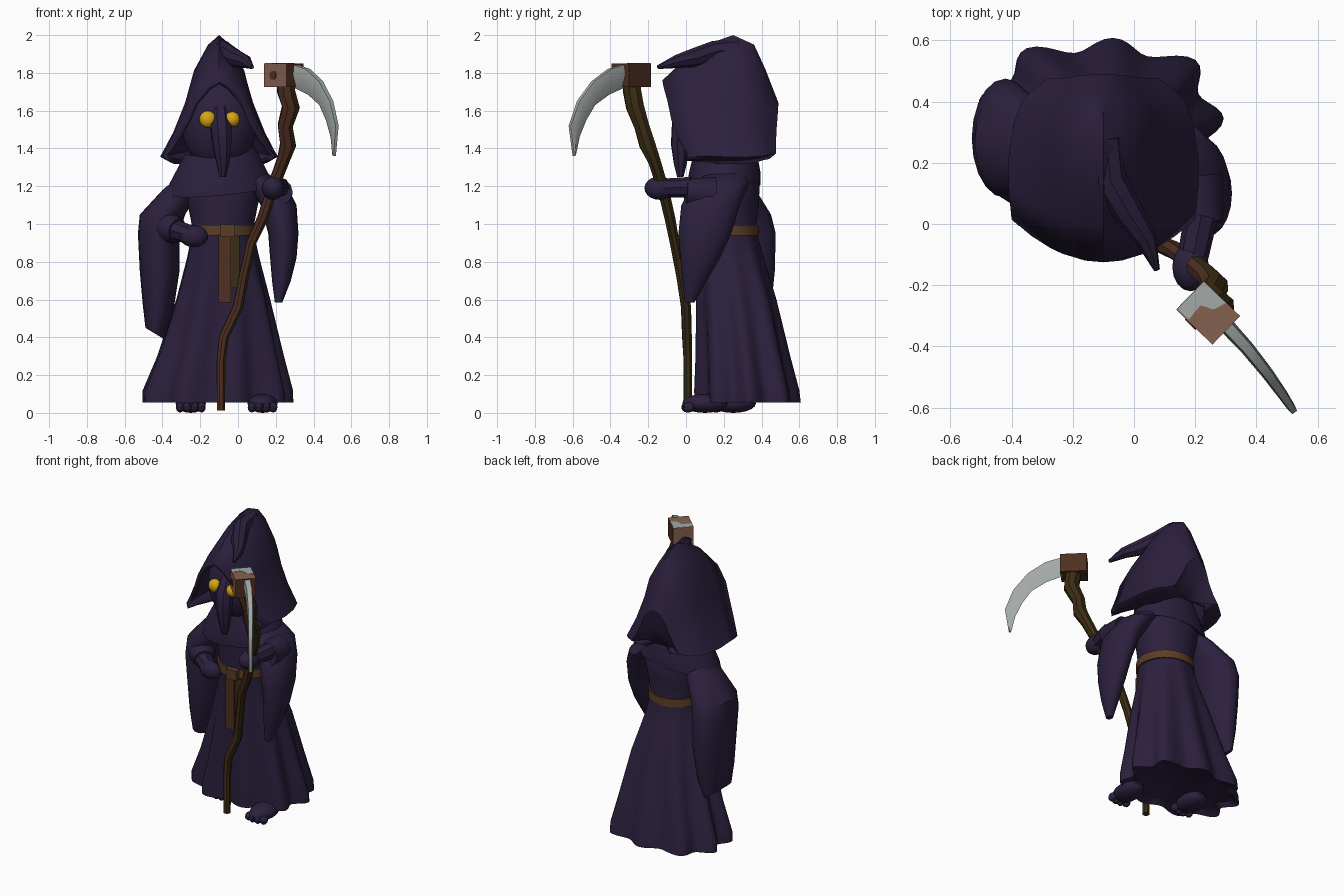
import bpy, bmesh, math
from mathutils import Vector, Matrix


def material(name, rgb):
    m = bpy.data.materials.new(name)
    m.diffuse_color = (*rgb, 1)
    return m


PURPLE = material("dark purple cloth", (0.025, 0.0145, 0.048))
YELLOW = material("yellow", (0.68, 0.38, 0.006))
BROWN = material("red brown wood", (0.08, 0.029, 0.016))
OLIVE = material("olive brown", (0.045, 0.026, 0.007))
LEATHER = material("leather brown", (0.105, 0.047, 0.018))
TAN = material("tan", (0.24, 0.12, 0.08))
STEEL = material("steel grey", (0.36, 0.40, 0.38))


def finish(name, bm, *mats):
    bmesh.ops.recalc_face_normals(bm, faces=bm.faces)
    me = bpy.data.meshes.new(name)
    bm.to_mesh(me)
    bm.free()
    for m in mats:
        me.materials.append(m)
    ob = bpy.data.objects.new(name, me)
    bpy.context.collection.objects.link(ob)
    return ob


def skin(name, rings, *mats, closed=True, caps=(True, True), rule=None):
    """Bridge a list of equal point rings into one surface."""
    bm = bmesh.new()
    vr = [[bm.verts.new(p) for p in r] for r in rings]
    n = len(vr[0])
    for a, b in zip(vr, vr[1:]):
        for i in range(n if closed else n - 1):
            j = (i + 1) % n
            bm.faces.new((a[i], a[j], b[j], b[i]))
    if caps[0]:
        bm.faces.new(vr[0])
    if caps[1]:
        bm.faces.new(vr[-1])
    if rule:
        bmesh.ops.recalc_face_normals(bm, faces=bm.faces)
        for f in bm.faces:
            f.normal_update()
            f.material_index = rule(f)
    return finish(name, bm, *mats)


def ring(z, cx, cy, rx, ry, fold=0.0, n=32, dip=0.0, tilt=0.0, square=2.0):
    """Horizontal (squarish) oval, optionally rippled into cloth folds."""
    pts = []
    for i in range(n):
        a = 2 * math.pi * i / n
        c, s = math.cos(a), math.sin(a)
        k = (1 + fold * math.sin(9 * a + 0.94)) / (abs(c) ** square + abs(s) ** square) ** (1 / square)
        pts.append((cx + rx * k * c, cy + ry * k * s, z + dip * s + tilt * c))
    return pts


def tube(name, path, *mats, n=8, rule=None):
    """Tube along (x, y, z, radius) points."""
    P = [Vector(p[:3]) for p in path]
    rings = []
    for i, p in enumerate(P):
        t = (P[min(i + 1, len(P) - 1)] - P[max(i - 1, 0)]).normalized()
        side = t.cross(Vector((0.3, 1, 0)) if abs(t.z) > 0.6 else Vector((0, 0, 1))).normalized()
        up = side.cross(t)
        rings.append([p + path[i][3] * (side * math.cos(a) + up * math.sin(a))
                      for a in (2 * math.pi * k / n for k in range(n))])
    return skin(name, rings, *mats, rule=rule)


def ball(name, loc, rad, mat, n=16):
    bm = bmesh.new()
    bmesh.ops.create_uvsphere(bm, u_segments=n, v_segments=max(6, n * 5 // 8), radius=1,
                              matrix=Matrix.Translation(loc) @ Matrix.Diagonal((*rad, 1)))
    return finish(name, bm, mat)


def box(name, loc, size, mat, rot=0.0):
    bm = bmesh.new()
    bmesh.ops.create_cube(bm, size=1, matrix=Matrix.Translation(loc)
                          @ Matrix.Rotation(rot, 4, 'Z') @ Matrix.Diagonal((*size, 1)))
    return finish(name, bm, mat)


# Robe: flared, pleated skirt rising to the torso and neck
robe = [(0.08, -0.11, 0.325, 0.33, 0.22, 0.09), (0.055, -0.11, 0.325, 0.37, 0.26, 0.09),
        (0.12, -0.11, 0.32, 0.368, 0.257, 0.09), (0.3, -0.095, 0.30, 0.315, 0.235, 0.075),
        (0.6, -0.08, 0.265, 0.24, 0.205, 0.045), (0.82, -0.08, 0.23, 0.19, 0.18, 0.02),
        (0.97, -0.08, 0.205, 0.16, 0.165, 0), (1.1, -0.08, 0.21, 0.185, 0.175, 0),
        (1.2, -0.08, 0.21, 0.21, 0.18, 0), (1.32, -0.09, 0.2, 0.17, 0.16, 0),
        (1.42, -0.1, 0.2, 0.13, 0.13, 0)]
skin("robe", [ring(*r, n=90, square=2.5 if r[0] < 0.7 else 2.1) for r in robe], PURPLE)

# Collar draped around the shoulders, lower on its left and front
collar = [(1.20, -0.1, 0.2, 0.235, 0.16), (1.18, -0.1, 0.2, 0.28, 0.195),
          (1.24, -0.1, 0.2, 0.262, 0.195), (1.32, -0.1, 0.2, 0.22, 0.18),
          (1.40, -0.1, 0.2, 0.18, 0.16)]
skin("collar", [ring(*r, dip=0.03, tilt=0.025) for r in collar], PURPLE)

# Hood: arches swept from the open front rim to the closed back
arch = [(0, 1), (0.2, 0.92), (0.45, 0.71), (0.58, 0.48), (0.78, 0.22), (1, 0)]
stations = [(-0.125, 1.76, 0.30, 1.36), (0.0, 1.88, 0.31, 1.36), (0.12, 1.955, 0.31, 1.355),
            (0.25, 2.0, 0.295, 1.355), (0.36, 1.95, 0.265, 1.36), (0.42, 1.82, 0.23, 1.365),
            (0.49, 1.64, 0.18, 1.375), (0.465, 1.5, 0.10, 1.38)]
arches = []
for i, (y, top, w, low) in enumerate(stations):
    k = i / (len(stations) - 1)
    half = arch + [(0.92 - 0.5 * k, -0.06)]
    line = [(-s, h) for s, h in reversed(half[1:])] + half
    arches.append([(-0.1 + w * s, y + 0.14 * s * s * (1 - k) - 0.045 * k * k * (1 - h),
                    low + (top - low) * h) for s, h in line])
hood = skin("hood", arches, PURPLE, closed=False, caps=(False, True))
shell = hood.modifiers.new("thickness", 'SOLIDIFY')
shell.thickness = 0.025
shell.offset = -1

# Drooping point of the hood
tube("hood_tip", [(-0.09, 0.28, 1.93, 0.05), (-0.08, 0.15, 1.915, 0.055), (-0.02, 0.04, 1.88, 0.05),
                  (0.04, -0.05, 1.86, 0.035), (0.075, -0.15, 1.83, 0.01)], PURPLE)

# Face, beak and eyes
ball("face", (-0.1, 0.15, 1.53), (0.2, 0.17, 0.25), PURPLE, 24)
tube("beak", [(-0.095, 0.03, 1.60, 0.05), (-0.09, -0.02, 1.52, 0.06), (-0.085, -0.03, 1.42, 0.052),
              (-0.08, -0.03, 1.32, 0.036), (-0.08, -0.03, 1.25, 0.018)], PURPLE)
for name, x, r in (("left_eye", -0.16, 0.045), ("right_eye", -0.03, 0.04)):
    ball(name, (x, -0.02, 1.555), (r, 0.035, r), YELLOW)

# Hanging sleeves, as bags narrowing downwards
left = [(1.27, -0.22, 0.22, 0.07, 0.08), (1.18, -0.3, 0.24, 0.1, 0.13),
        (1.05, -0.40, 0.27, 0.12, 0.18), (0.95, -0.42, 0.28, 0.11, 0.195),
        (0.75, -0.415, 0.285, 0.105, 0.185), (0.55, -0.425, 0.285, 0.08, 0.165),
        (0.42, -0.44, 0.285, 0.05, 0.13)]
right = [(1.28, 0.06, 0.22, 0.08, 0.1), (1.2, 0.16, 0.18, 0.1, 0.15),
         (1.1, 0.215, 0.13, 0.095, 0.155), (0.95, 0.24, 0.10, 0.08, 0.14),
         (0.82, 0.24, 0.075, 0.07, 0.105), (0.7, 0.23, 0.045, 0.05, 0.065),
         (0.585, 0.215, 0.02, 0.02, 0.025)]
for name, rows, lean in (("left_sleeve", left, -0.03), ("right_sleeve", right, 0.0)):
    skin(name, [ring(*r, n=20, tilt=lean if r[0] < 0.6 else 0) for r in rows], PURPLE)
tube("left_forearm_sleeve", [(-0.43, 0.24, 0.99, 0.08), (-0.37, 0.14, 0.98, 0.085),
                             (-0.32, 0.09, 0.965, 0.065)], PURPLE, n=12)
tube("right_forearm_sleeve", [(0.2, 0.15, 1.16, 0.09), (0.22, 0.0, 1.17, 0.07)], PURPLE, n=12)

# Hands
tube("left_wrist", [(-0.34, 0.1, 0.97, 0.055), (-0.24, 0.04, 0.94, 0.05)], PURPLE)
ball("left_hand", (-0.235, 0.04, 0.935), (0.075, 0.05, 0.058), PURPLE)
tube("right_wrist", [(0.22, 0.03, 1.195, 0.055), (0.19, -0.12, 1.19, 0.05)], PURPLE)
ball("right_hand", (0.185, -0.14, 1.19), (0.06, 0.08, 0.062), PURPLE)

# Feet with toes
for name, x, y in (("left_foot", -0.25, 0.25), ("right_foot", 0.13, 0.1)):
    ball(name, (x, y, 0.05), (0.08, 0.12, 0.05), PURPLE)
    for i in range(4):
        ball(f"{name}_toe_{i + 1}", (x - 0.057 + 0.038 * i, y - 0.085 - 0.01 * (i in (1, 2)), 0.03),
             (0.023, 0.03, 0.028), PURPLE, 10)

# Belt, knot and hanging ends
belt = [(0.94, 0.165), (0.94, 0.182), (0.995, 0.18), (0.995, 0.162)]
skin("belt", [ring(z, -0.08, 0.205, r, r) for z, r in belt], LEATHER, caps=(False, False))
box("belt_knot", (-0.055, 0.022, 0.965), (0.075, 0.04, 0.065), LEATHER)
box("belt_end_long", (-0.07, 0.025, 0.765), (0.065, 0.03, 0.36), BROWN)
box("belt_end_short", (-0.015, 0.035, 0.80), (0.045, 0.025, 0.28), OLIVE)

# Crooked wooden staff, olive on its right and back sides
tube("staff", [(-0.09, 0.01, 0.012, 0.023), (-0.09, 0.01, 0.28, 0.024), (-0.075, 0.005, 0.4, 0.027),
               (0.0, 0.0, 0.56, 0.028), (0.03, -0.025, 0.72, 0.027), (0.07, -0.06, 0.9, 0.027),
               (0.13, -0.085, 1.03, 0.03), (0.18, -0.12, 1.18, 0.032), (0.24, -0.17, 1.34, 0.036),
               (0.265, -0.205, 1.42, 0.045), (0.25, -0.235, 1.52, 0.042), (0.28, -0.27, 1.62, 0.05),
               (0.255, -0.285, 1.7, 0.05), (0.255, -0.29, 1.77, 0.05)], BROWN, OLIVE,
     rule=lambda f: int((f.normal.x > 0.5 or f.normal.y > 0.3) and f.normal.z < 0.35))

# Block holding the blade: dark on the blade and back sides, tan elsewhere
turn = math.radians(-44)
along = Vector((math.cos(turn), math.sin(turn), 0))
across = Vector((-along.y, along.x, 0))
centre = Vector((0.242, -0.29, 1.787))
block = box("blade_block", centre, (0.165, 0.13, 0.125), TAN, turn)
block.data.materials.append(BROWN)
for p in block.data.polygons:
    if p.normal.dot(along) > 0.5 or p.normal.dot(across) > 0.5 or p.normal.z < -0.5:
        p.material_index = 1

# Painted patch on top and round peg on the front of the block
patch = [(-0.08, -0.06), (-0.08, 0.063), (0.02, 0.063), (0.005, 0.02), (-0.035, 0.0), (-0.03, -0.06)]
skin("block_top_patch", [[centre + along * a + across * b + Vector((0, 0, h)) for a, b in patch]
                         for h in (0.06, 0.0645)], STEEL)
skin("block_peg", [[centre + across * d - along * 0.015
                    + 0.024 * (along * math.cos(a) + Vector((0, 0, math.sin(a))))
                    for a in (math.pi * k / 5 for k in range(10))]
                   for d in (-0.06, -0.069)], BROWN)

# Curved blade, thick along its back and sharp on the inner edge
outer = [(0.30, 1.845), (0.37, 1.82), (0.44, 1.755), (0.495, 1.65), (0.525, 1.52), (0.512, 1.36)]
inner = [(0.30, 1.72), (0.37, 1.685), (0.43, 1.63), (0.465, 1.55), (0.49, 1.46), (0.503, 1.365)]
flat = Vector((0.8, 0.6, 0))


def on_blade(x, z):
    u = x - 0.30
    return Vector((x, -0.33 - u - 1.2 * u * u, z))


sections = []
for i, (o, n) in enumerate(zip(outer, inner)):
    a, b = on_blade(*o), on_blade(*n)
    t = flat * (0.026 - 0.003 * i)
    sections.append([a + t * 0.7, a.lerp(b, 0.4) + t, b, a.lerp(b, 0.4) - t, a - t * 0.7])
skin("blade", sections, STEEL)

# Smooth shading with sharp edges kept
bpy.ops.object.select_all(action='SELECT')
bpy.context.view_layer.objects.active = hood
bpy.ops.object.shade_smooth_by_angle(angle=math.radians(35))
